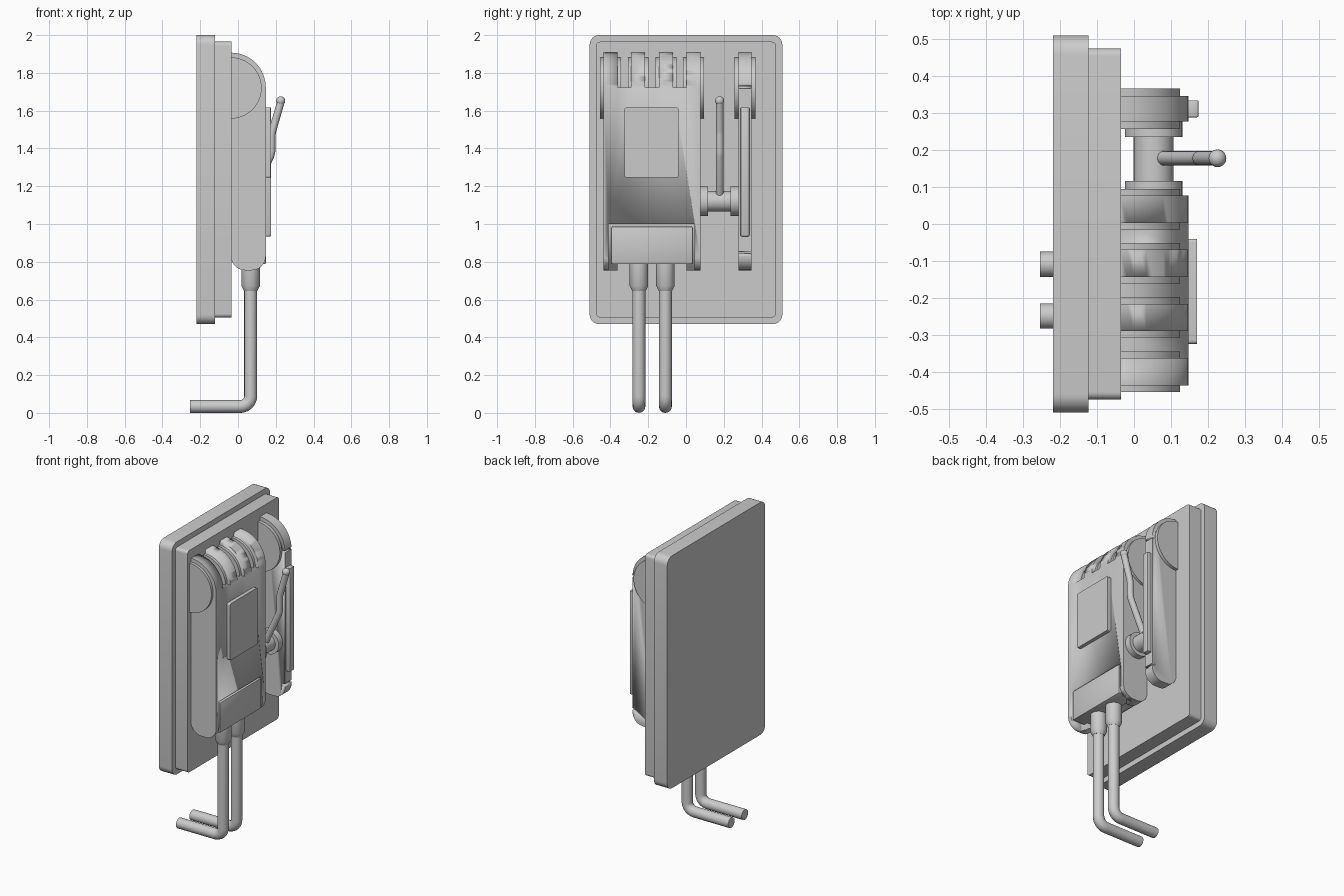
import bpy, bmesh, math
from mathutils import Vector, Matrix

if "Cube" in bpy.data.objects:
    bpy.data.objects.remove(bpy.data.objects["Cube"])


def finish(name, bm, angle=30):
    bmesh.ops.recalc_face_normals(bm, faces=bm.faces)
    me = bpy.data.meshes.new(name)
    bm.to_mesh(me)
    bm.free()
    ob = bpy.data.objects.new(name, me)
    bpy.context.collection.objects.link(ob)
    bpy.ops.object.select_all(action='DESELECT')
    ob.select_set(True)
    bpy.context.view_layer.objects.active = ob
    bpy.ops.object.shade_smooth_by_angle(angle=math.radians(angle))
    return ob


def box(name, lo, hi, round_x=0, bevel=0):
    """Box from corners; round_x rounds the edges running along x."""
    bm = bmesh.new()
    bmesh.ops.create_cube(bm, size=1)
    for v in bm.verts:
        v.co = [lo[i] + (v.co[i] + .5) * (hi[i] - lo[i]) for i in range(3)]
    if round_x:
        es = [e for e in bm.edges if abs(e.verts[0].co.x - e.verts[1].co.x) > 1e-5]
        bmesh.ops.bevel(bm, geom=es, offset=round_x, segments=6, profile=.5, affect='EDGES')
    if bevel:
        bmesh.ops.bevel(bm, geom=bm.edges[:], offset=bevel, segments=2, profile=.5, affect='EDGES')
    return finish(name, bm)


def prism(name, pts, y0, y1):
    """Extrude an xz outline along y."""
    bm = bmesh.new()
    f = bm.faces.new([bm.verts.new((x, y0, z)) for x, z in pts])
    r = bmesh.ops.extrude_face_region(bm, geom=[f])
    bmesh.ops.translate(bm, vec=(0, y1 - y0, 0),
                        verts=[g for g in r['geom'] if isinstance(g, bmesh.types.BMVert)])
    return finish(name, bm)


def lathe(name, prof, origin, axis='Z', n=32):
    """Spin (radius, height) rings round an axis, capped."""
    bm = bmesh.new()
    rings = [[bm.verts.new((r * math.cos(a), r * math.sin(a), h))
              for a in (2 * math.pi * i / n for i in range(n))] for r, h in prof]
    for p, q in zip(rings, rings[1:]):
        for i in range(n):
            bm.faces.new((p[i], p[(i + 1) % n], q[(i + 1) % n], q[i]))
    bm.faces.new(rings[0])
    bm.faces.new(rings[-1])
    if axis == 'Y':
        bmesh.ops.rotate(bm, verts=bm.verts, matrix=Matrix.Rotation(-math.pi / 2, 3, 'X'))
    bmesh.ops.translate(bm, verts=bm.verts, vec=origin)
    return finish(name, bm)


def tube(name, pts, radius):
    cu = bpy.data.curves.new(name, 'CURVE')
    cu.dimensions = '3D'
    cu.bevel_depth = radius
    cu.bevel_resolution = 6
    cu.use_fill_caps = True
    sp = cu.splines.new('POLY')
    sp.points.add(len(pts) - 1)
    for p, c in zip(sp.points, pts):
        p.co = (*c, 1)
    ob = bpy.data.objects.new(name, cu)
    bpy.context.collection.objects.link(ob)
    bpy.ops.object.select_all(action='DESELECT')
    ob.select_set(True)
    bpy.context.view_layer.objects.active = ob
    bpy.ops.object.convert(target='MESH')
    bpy.ops.object.shade_smooth_by_angle(angle=math.radians(35))


def cut(ob, *cutters):
    bpy.context.view_layer.objects.active = ob
    for lo, hi in cutters:
        c = box('cutter', lo, hi)
        bpy.context.view_layer.objects.active = ob
        m = ob.modifiers.new('cut', 'BOOLEAN')
        m.operation, m.solver, m.object = 'DIFFERENCE', 'EXACT', c
        bpy.ops.object.modifier_apply(modifier=m.name)
        bpy.data.objects.remove(c)


def arc(cx, cz, r, a0, a1, n=12):
    return [(cx + r * math.cos(math.radians(a0 + (a1 - a0) * i / n)),
             cz + r * math.sin(math.radians(a0 + (a1 - a0) * i / n))) for i in range(n + 1)]


BACK, FRONT = -.037, .147
# side outline shared by the housing and the guide arm
outline = (arc(BACK, 1.723, .184, 90, 0, 16) + arc(FRONT - .075, .83, .075, 0, -90, 8)
           + arc(BACK + .075, .83, .075, -90, -180, 8))

# wall plates
box('back_plate', (-.22, -.51, .47), (-.123, .51, 2), round_x=.05)
box('front_plate', (-.125, -.475, .505), (-.035, .475, 1.965), round_x=.02)

# main housing with slotted top, cover notch and open underside
knuckles = [-.4, -.253, -.106, .04]
W = .037
housing = prism('housing', outline, knuckles[0] - W, knuckles[-1] + W)
cut(housing, *[((-.1, a + W, 1.723), (.3, b - W, 2.1)) for a, b in zip(knuckles, knuckles[1:])],
    ((.06, -.41, .7), (.3, .045, 1.0)),
    ((-.1, -.363, .7), (.3, .003, .79)))
box('terminal_cover', (.03, -.397, .787), (FRONT, .037, .987), bevel=.008)
box('label_plate', (.14, -.325, 1.245), (.171, -.04, 1.617), round_x=.01)

# guide arm with two grooves and a raised strip
arm_y = .312
arm = prism('guide_arm', outline, arm_y - .034, arm_y + .034)
cut(arm, *[((.128, .2, z), (.3, .4, z + .012)) for z in (.843, 1.718)])
box('guide_strip', (.14, arm_y - .023, .935), (.175, arm_y + .023, 1.617), bevel=.004)

# half-round hinge discs on every knuckle
disc = arc(BACK, 1.72, .162, 90, -90, 28)
for i, y in enumerate(knuckles + [arm_y]):
    prism(f'hinge_disc_{i + 1}', disc, y - .055, y + .055)

# lever axle with end flanges
lathe('lever_axle', [(.078, .07), (.078, .117), (.054, .117), (.054, .236), (.078, .236), (.078, .283)],
      (.053, 0, 1.12), 'Y')

# bent lever and its ball end
ly = .178
tube('lever', [(.07, ly, 1.14), (.172, ly, 1.36), (.178, ly, 1.385), (.178, ly, 1.47),
               (.183, ly, 1.495), (.225, ly, 1.64)], .02)
ball = [(max(.0005, .024 * math.sin(math.pi * i / 12)), -.024 * math.cos(math.pi * i / 12)) for i in range(13)]
lathe('lever_ball', ball, (.226, ly, 1.652), n=20)

# two conduits: sleeve, pipe and bend towards the wall
px, r = .067, .034
for i, y in enumerate((-.249, -.109)):
    lathe(f'conduit_sleeve_{i + 1}', [(.049, .8), (.049, .672), (.035, .645)], (px, y, 0))
    bend = [(x, y, z) for x, z in arc(px - .055, r + .055, .055, 0, -90, 8)]
    tube(f'conduit_{i + 1}', [(px, y, .7)] + bend + [(-.254, y, r)], r)
